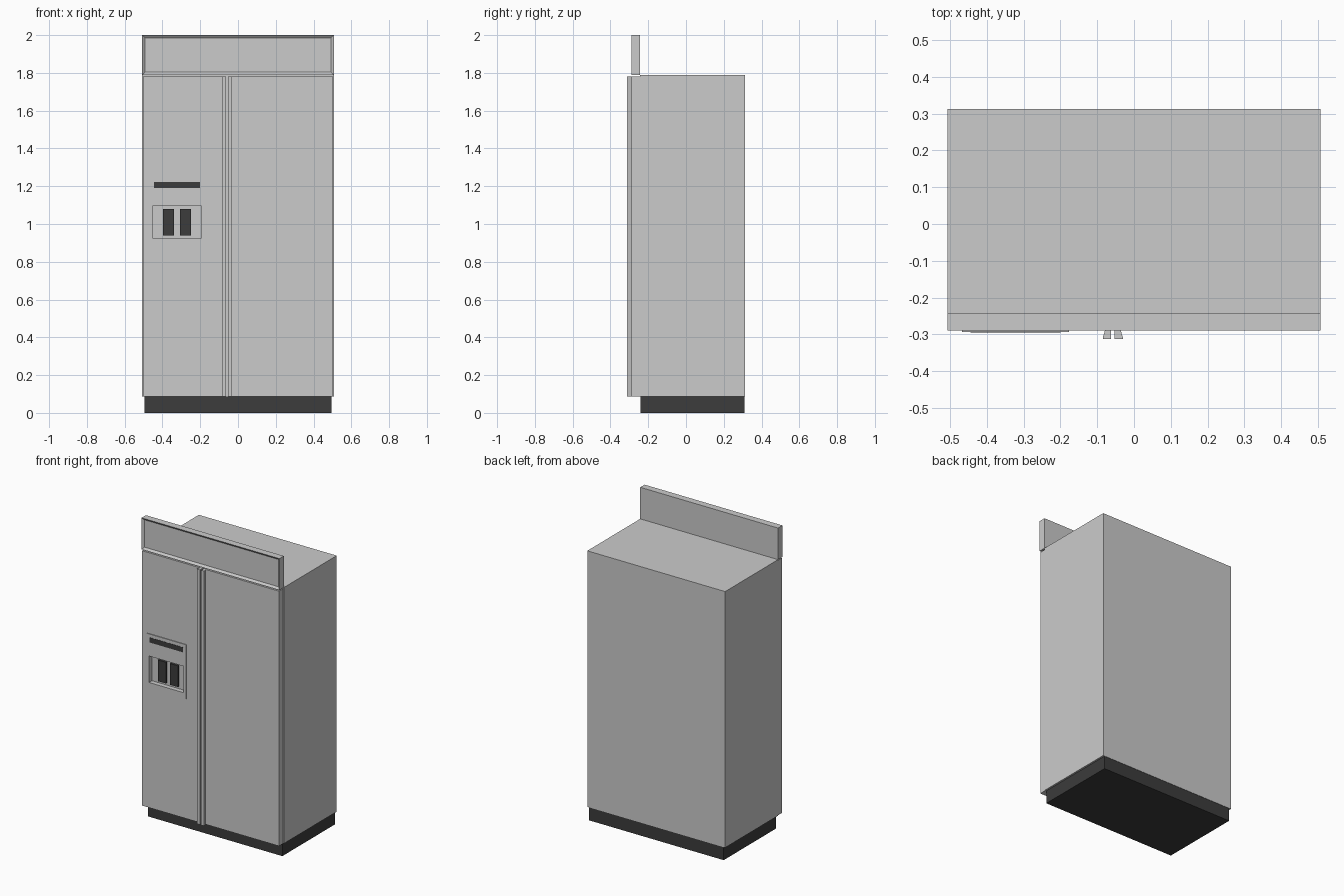
import bpy
import bmesh

if "Cube" in bpy.data.objects:
    bpy.data.objects.remove(bpy.data.objects["Cube"])

dark = bpy.data.materials.new("dark_plastic")
dark.diffuse_color = (0.045, 0.045, 0.045, 1)
dark.use_nodes = True
dark.node_tree.nodes["Principled BSDF"].inputs["Base Color"].default_value = dark.diffuse_color


def finish(name, bm, mat=None):
    bmesh.ops.recalc_face_normals(bm, faces=bm.faces)
    mesh = bpy.data.meshes.new(name)
    bm.to_mesh(mesh)
    bm.free()
    obj = bpy.data.objects.new(name, mesh)
    bpy.context.collection.objects.link(obj)
    if mat:
        mesh.materials.append(mat)
    return obj


def box_bm(x, y, z):
    bm = bmesh.new()
    bmesh.ops.create_cube(bm, size=1)
    for v in bm.verts:
        v.co = [r[0] if c < 0 else r[1] for c, r in zip(v.co, (x, y, z))]
    return bm


def box(name, x, y, z, mat=None):
    return finish(name, box_bm(x, y, z), mat)


def cut(obj, cutter):
    mod = obj.modifiers.new("recess", 'BOOLEAN')
    mod.operation = 'DIFFERENCE'
    mod.solver = 'EXACT'
    mod.object = cutter
    bpy.context.view_layer.objects.active = obj
    bpy.ops.object.modifier_apply(modifier=mod.name)


FRONT, SEAM, BACK = -0.288, -0.243, 0.313
BOTTOM, TOP = 0.087, 1.79
GAP_L, GAP_R = -0.0625, -0.0525

# Cabinet and toe-kick base
box("cabinet", (-0.507, 0.507), (SEAM, BACK), (BOTTOM, TOP))
box("base", (-0.495, 0.495), (-0.241, 0.311), (0, BOTTOM), dark)

# Top grille panel with a shallow framed recess
bm = box_bm((-0.507, 0.507), (FRONT - 0.001, SEAM), (TOP, 2.0))
bm.normal_update()
face = next(f for f in bm.faces if f.normal.y < -0.9)
bmesh.ops.inset_individual(bm, faces=[face], thickness=0.02)
for v in face.verts:
    v.co.y += 0.012
finish("top_panel", bm)

# Doors
freezer = box("freezer_door", (-0.503, GAP_L), (FRONT, SEAM), (BOTTOM, 1.782))
box("fridge_door", (GAP_R, 0.503), (FRONT, SEAM), (BOTTOM, 1.782))

# Full-height flared handles, one on each side of the gap
for name, x, s in (("freezer_handle", GAP_L, -1), ("fridge_handle", GAP_R, 1)):
    bm = bmesh.new()
    profile = [(0, FRONT), (0.016, FRONT), (0.022, -0.308),
               (0.022, -0.312), (0, -0.312)]
    f = bm.faces.new([bm.verts.new((x + s * a, y, BOTTOM)) for a, y in profile])
    ext = bmesh.ops.extrude_face_region(bm, geom=[f])
    for v in ext["geom"]:
        if isinstance(v, bmesh.types.BMVert):
            v.co.z = 1.782
    finish(name, bm)

# Dispenser plate and niche sunk through it into the freezer door
plate = box("dispenser_plate", (-0.467, -0.177), (-0.293, FRONT), (0.885, 1.245))
cutter = box("niche_cutter", (-0.449, -0.196), (-0.35, -0.262), (0.922, 1.098))
cutter.hide_render = True
cut(freezer, cutter)
cut(plate, cutter)
bpy.data.objects.remove(cutter)

# Dispenser control strip and two paddles
box("control_strip", (-0.445, -0.2), (-0.2945, -0.293), (1.19, 1.223), dark)
for name, x in (("ice_paddle", -0.368), ("water_paddle", -0.278)):
    box(name, (x - 0.029, x + 0.029), (-0.275, -0.262), (0.938, 1.079), dark)
